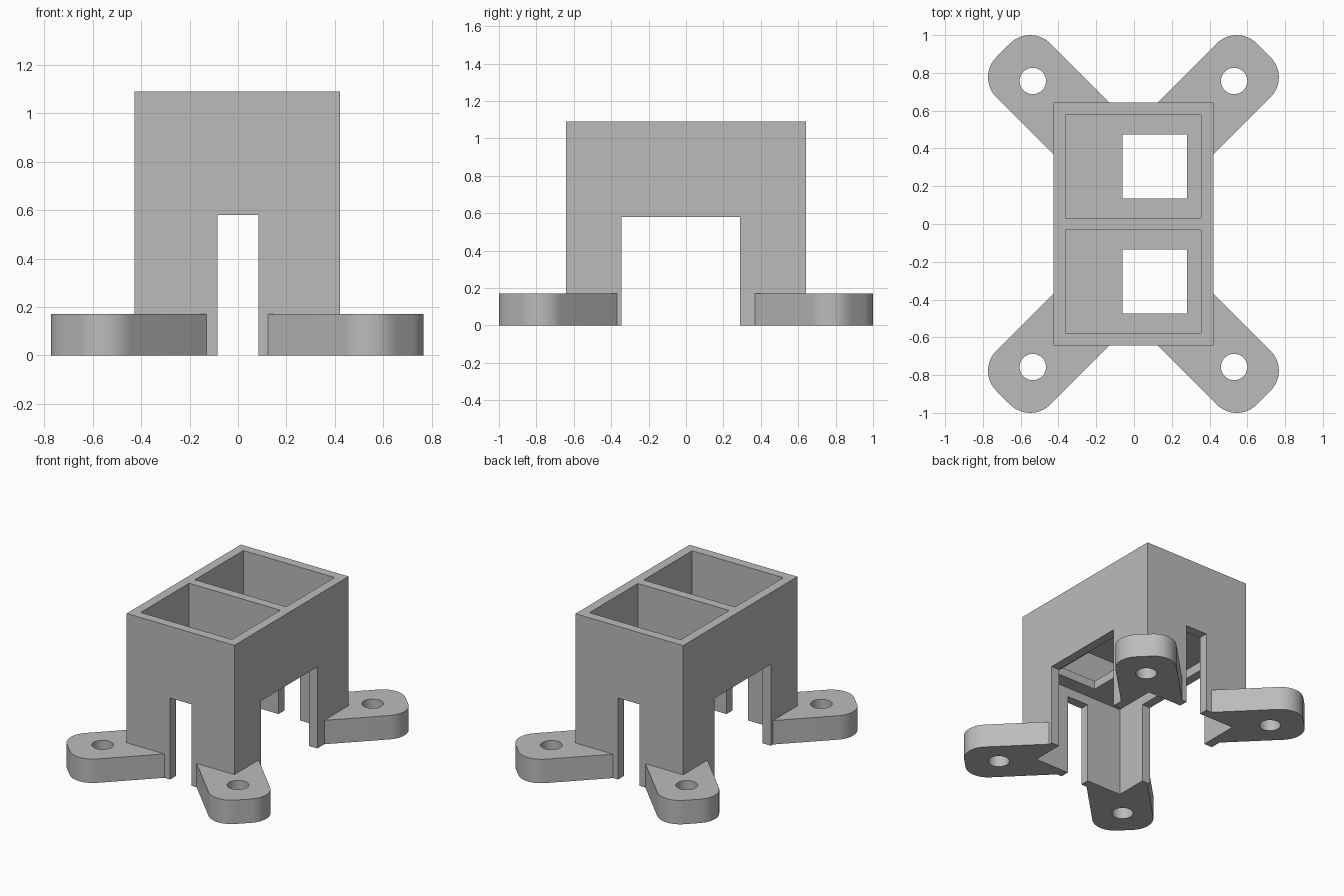
import bpy, bmesh
from math import radians, sin, cos
from mathutils import Vector

cube = bpy.data.objects.get("Cube")
if cube:
    bpy.data.objects.remove(cube, do_unlink=True)

grey = bpy.data.materials.new("plain grey")
grey.use_nodes = True
grey.diffuse_color = (0.5, 0.5, 0.5, 1)
grey.node_tree.nodes["Principled BSDF"].inputs["Base Color"].default_value = (0.5, 0.5, 0.5, 1)

CX = -0.003                  # body centre in x
HX, HY = 0.424, 0.642        # body half sizes
WALL = 0.065
TOP, SLOT, FLOOR_LOW, FLOOR_HIGH = 1.09, 0.58, 0.645, 0.705
FOOT = 0.17


def prism(name, points, z0, z1):
    """Extrude a closed outline between two heights."""
    bm = bmesh.new()
    base = bm.faces.new([bm.verts.new((x, y, z0)) for x, y in points])
    up = bmesh.ops.extrude_face_region(bm, geom=[base])["geom"]
    for v in up:
        if isinstance(v, bmesh.types.BMVert):
            v.co.z = z1
    bmesh.ops.recalc_face_normals(bm, faces=bm.faces)
    mesh = bpy.data.meshes.new(name)
    bm.to_mesh(mesh)
    bm.free()
    mesh.materials.append(grey)
    ob = bpy.data.objects.new(name, mesh)
    bpy.context.collection.objects.link(ob)
    return ob


def box(name, x0, x1, y0, y1, z0, z1):
    return prism(name, [(x0, y0), (x1, y0), (x1, y1), (x0, y1)], z0, z1)


def arc(cx, cy, r, a0, a1, n):
    angles = [radians(a0 + (a1 - a0) * i / n) for i in range(n + 1)]
    return [(cx + r * cos(a), cy + r * sin(a)) for a in angles]


def cut(target, cutter):
    """Subtract the cutter, apply, and remove it."""
    mod = target.modifiers.new("cut", "BOOLEAN")
    mod.operation = "DIFFERENCE"
    mod.solver = "EXACT"
    mod.object = cutter
    bpy.context.view_layer.objects.active = target
    bpy.ops.object.modifier_apply(modifier=mod.name)
    bpy.data.objects.remove(cutter, do_unlink=True)


# Body: two open bins above a hollow base
body = box("bin_body", CX - HX, CX + HX, -HY, HY, 0, TOP)
ix, iy = HX - WALL, HY - WALL
cut(body, box("cavity", CX - ix, CX + ix, -iy, iy, -0.1, FLOOR_LOW))
for s in (-1, 1):
    y0, y1 = sorted((s * WALL / 2, s * iy))
    cut(body, box("bin", CX - ix, CX + ix, y0, y1, FLOOR_HIGH, TOP + 0.1))
    y0, y1 = sorted((s * 0.135, s * 0.475))
    cut(body, box("floor_hole", -0.06, 0.28, y0, y1, FLOOR_LOW - 0.05, FLOOR_HIGH + 0.05))

# Slots through the walls leave four corner legs
cut(body, box("end_slot", -0.085, 0.085, -1, 1, -0.1, SLOT))
cut(body, box("side_slot", -1, 1, -0.345, 0.29, -0.1, SLOT))

# Diagonal mounting feet, rounded at the end and butted to the corners
outline = [(HX, HY), (HX, 0.369)]
outline += arc(0.62, 0.777, 0.15, -45, 45, 12)
outline += arc(0.547, 0.85, 0.15, 45, 135, 12)
outline += [(0.127, HY)]
for sx, side in ((1, "left"), (-1, "right")):
    for sy, end in ((1, "back"), (-1, "front")):
        foot = prism(f"{end}_{side}_foot", [(CX + sx * x, sy * y) for x, y in outline], 0, FOOT)
        cut(foot, prism("screw_hole", arc(CX + sx * 0.533, sy * 0.757, 0.07, 0, 348.75, 31), -0.1, FOOT + 0.1))
        bpy.ops.object.select_all(action="DESELECT")
        foot.select_set(True)
        bpy.context.view_layer.objects.active = foot
        bpy.ops.object.shade_smooth_by_angle(angle=radians(30))
